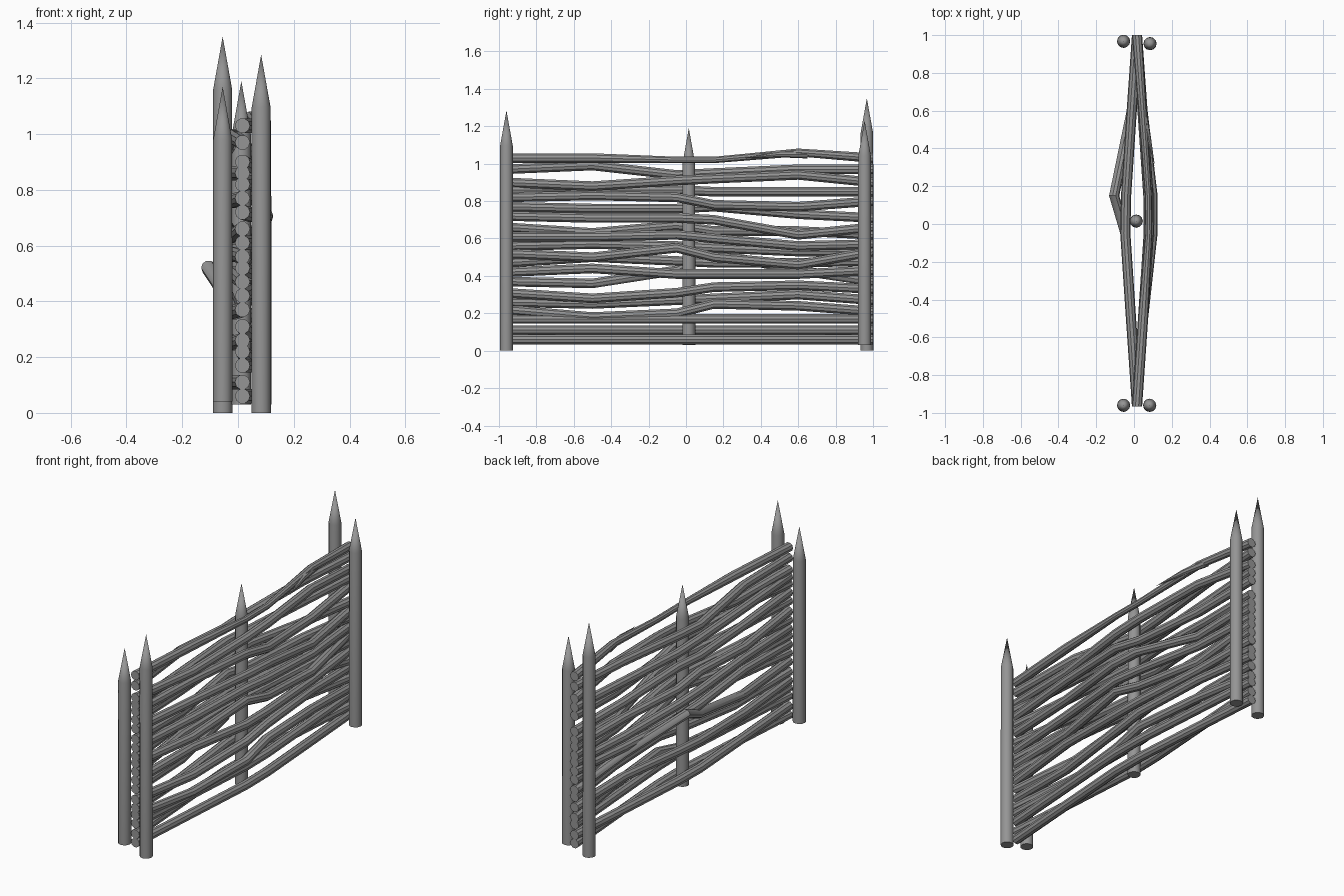
import bpy, bmesh, math
from mathutils import Vector

cube = bpy.data.objects.get("Cube")
if cube:
    bpy.data.objects.remove(cube, do_unlink=True)

wood = bpy.data.materials.new("weathered_grey_wood")
wood.use_nodes = True
wood.diffuse_color = (0.3, 0.3, 0.3, 1)
wood.node_tree.nodes["Principled BSDF"].inputs["Base Color"].default_value = (0.3, 0.3, 0.3, 1)


def tube(name, centres, radii, side_axis, up_axis, sides=12):
    """Skin rings around the centres; a zero radius makes a point."""
    bm = bmesh.new()
    u, v = Vector(side_axis), Vector(up_axis)
    rings = []
    for c, r in zip(centres, radii):
        if r == 0:
            rings.append([bm.verts.new(c)] * sides)
            continue
        angles = [math.tau * i / sides for i in range(sides)]
        rings.append([bm.verts.new(Vector(c) + r * (u * math.cos(a) + v * math.sin(a)))
                      for a in angles])
    for a, b in zip(rings, rings[1:]):
        for i in range(sides):
            j = (i + 1) % sides
            corners = list(dict.fromkeys((a[i], a[j], b[j], b[i])))
            bm.faces.new(corners)
    for ring, r in ((rings[0], radii[0]), (rings[-1], radii[-1])):
        if r:
            bm.faces.new(ring)
    bmesh.ops.recalc_face_normals(bm, faces=bm.faces)
    mesh = bpy.data.meshes.new(name)
    bm.to_mesh(mesh)
    bm.free()
    mesh.materials.append(wood)
    obj = bpy.data.objects.new(name, mesh)
    bpy.context.collection.objects.link(obj)
    bpy.ops.object.select_all(action="DESELECT")
    obj.select_set(True)
    bpy.context.view_layer.objects.active = obj
    bpy.ops.object.shade_smooth_by_angle(angle=math.radians(35))
    return obj


# Sharpened posts: x, y, bottom, top
POSTS = {
    "front_left_post": (0.083, -0.96, 0, 1.285),
    "front_right_post": (-0.055, -0.96, 0.04, 1.17),
    "back_left_post": (0.085, 0.955, 0.03, 1.23),
    "back_right_post": (-0.055, 0.967, 0, 1.35),
    "middle_post": (0.012, 0.015, 0.03, 1.19),
}
for name, (x, y, low, top) in POSTS.items():
    centres = [(x, y, z) for z in (low, top - 0.19, top)]
    tube(name, centres, (0.035, 0.034, 0), (1, 0, 0), (0, 1, 0))

# Woven rails: heights in hundredths at each knot along the fence
KNOTS = (-0.965, -0.5, -0.05, 0.15, 0.6, 1.0)
LEFT_X = (0.016, 0.048, 0.078, 0.076, 0.045, 0.016)
RIGHT_X = (0.016, -0.016, -0.046, -0.042, -0.012, 0.016)
LEFT_RAILS = (
    (6, 6, 6, 6, 6, 6),
    (17, 17, 17, 17, 17, 17),
    (22, 18, 20, 25, 24, 21),
    (31, 28, 31, 34, 35, 33),
    (42, 44, 41, 41, 41, 43),
    (52, 50, 55, 50, 46, 53),
    (61, 61, 62, 60, 56, 57),
    (72, 71, 71, 70, 62, 66),
    (82, 83, 82, 78, 77, 80),
    (90, 88, 91, 92, 94, 90),
    (103, 103, 102, 102, 106, 103),
)
RIGHT_RAILS = (
    (11, 11, 11, 11, 11, 11),
    (26, 25, 27, 28, 30, 27),
    (37, 36, 43, 52, 43, 37),
    (47, 50, 48, 47, 47, 48),
    (56, 57, 56, 55, 53, 53),
    (66, 63, 67, 64, 64, 62),
    (77, 76, 76, 77, 73, 71),
    (86, 86, 86, 85, 85, 85),
    (97, 99, 94, 95, 97, 97),
)


def rail(name, heights, xs, radii):
    centres = [(x, y, h / 100) for x, y, h in zip(xs, KNOTS, heights)]
    return tube(name, centres, radii, (1, 0, 0), (0, 0, 1), sides=10)


thick = [0.027] * len(KNOTS)
for i, heights in enumerate(LEFT_RAILS):
    xs, radii = list(LEFT_X), list(thick)
    if i == 7:                           # rail bulging outward
        xs[2] = xs[3] = 0.098
    if heights is LEFT_RAILS[-1]:        # top rail thins past the middle post
        radii[2] = radii[3] = 0.018
        radii[4] = 0.022
    rail(f"left_woven_rail_{i + 1}", heights, xs, radii)
for i, heights in enumerate(RIGHT_RAILS):
    xs = list(RIGHT_X)
    if i == 2:                           # steep rail bowed away from the post
        xs[3] = -0.105
    rail(f"right_woven_rail_{i + 1}", heights, xs, thick)

# Broken pointed twig beside the top rail
tube("split_twig", [(0.04, 0.65, 1.05), (0.068, 0.5, 1.05), (0.11, 0.31, 1.03)],
     (0.022, 0.016, 0), (1, 0, 0), (0, 0, 1), sides=8)
